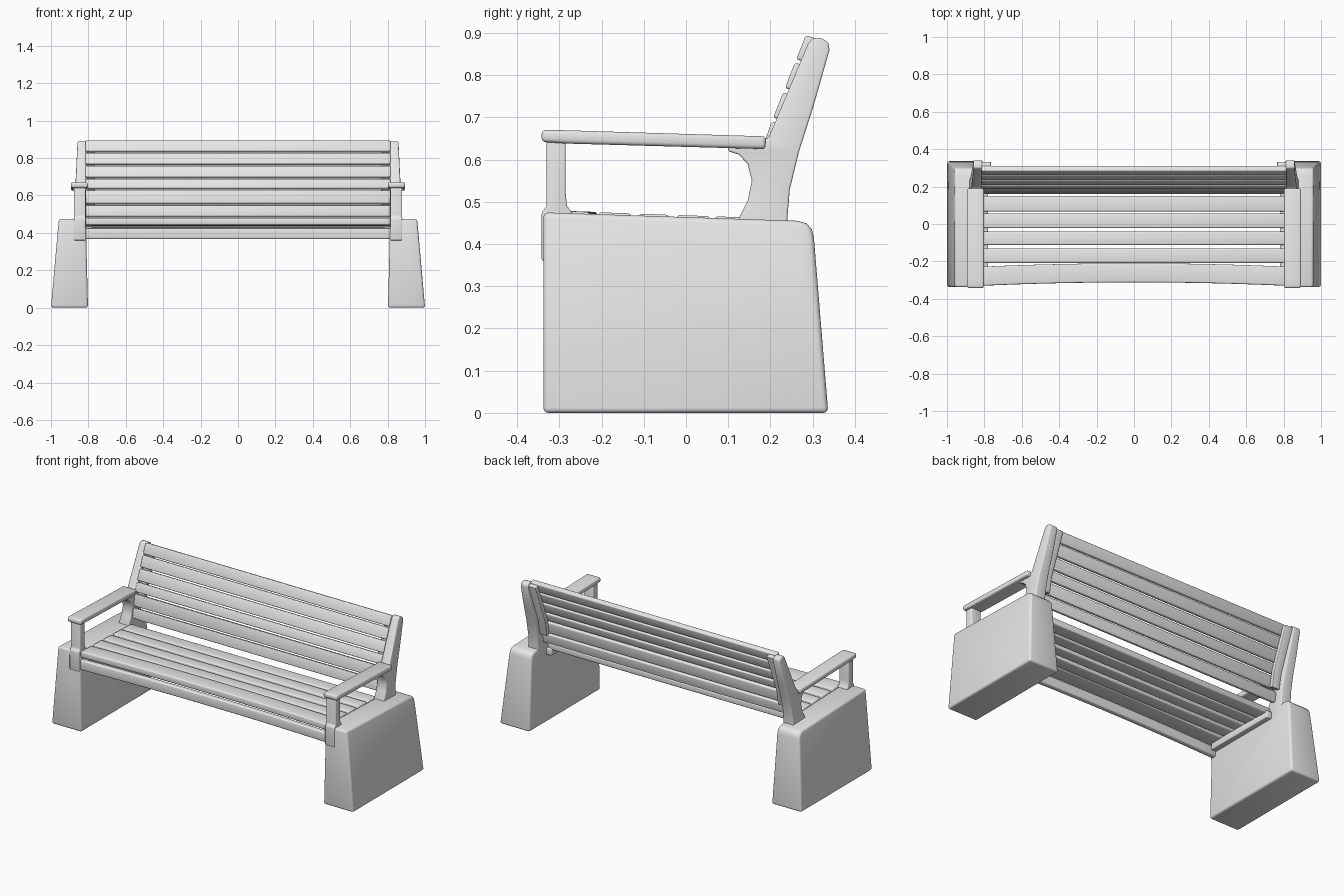
import bpy, bmesh
from math import radians

if "Cube" in bpy.data.objects:
    bpy.data.objects.remove(bpy.data.objects["Cube"], do_unlink=True)

grey = bpy.data.materials.new("plain grey")
grey.use_nodes = True
grey.diffuse_color = (0.8, 0.8, 0.8, 1)
grey.node_tree.nodes["Principled BSDF"].inputs["Base Color"].default_value = (0.8, 0.8, 0.8, 1)


def prism(name, profile, x0, x1, bevel=0.006, steps=1, warp=None, mirror=False):
    """Extrude a (y, z) profile along x, optionally warped and mirrored."""
    bm = bmesh.new()
    rings = []
    for i in range(steps + 1):
        x = x0 + (x1 - x0) * i / steps
        pts = [(x, y, z) for y, z in profile]
        rings.append([bm.verts.new(warp(*p) if warp else p) for p in pts])
    n = len(profile)
    for a, b in zip(rings, rings[1:]):
        for k in range(n):
            bm.faces.new((a[k], a[(k + 1) % n], b[(k + 1) % n], b[k]))
    bm.faces.new(rings[0][::-1])
    bm.faces.new(rings[-1])
    bmesh.ops.recalc_face_normals(bm, faces=bm.faces)
    mesh = bpy.data.meshes.new(name)
    bm.to_mesh(mesh)
    bm.free()
    mesh.materials.append(grey)
    ob = bpy.data.objects.new(name, mesh)
    bpy.context.collection.objects.link(ob)
    bpy.ops.object.select_all(action="DESELECT")
    bpy.context.view_layer.objects.active = ob
    ob.select_set(True)
    mod = ob.modifiers.new("soft edges", "BEVEL")
    mod.width = bevel
    mod.segments = 3
    mod.limit_method = "ANGLE"
    mod.angle_limit = radians(35)
    bpy.ops.object.modifier_apply(modifier=mod.name)
    if mirror:
        mod = ob.modifiers.new("other side", "MIRROR")
        mod.use_mirror_merge = False
        bpy.ops.object.modifier_apply(modifier=mod.name)
    bpy.ops.object.shade_smooth_by_angle(angle=radians(40))
    return ob


def box(y0, y1, z0, z1):
    return [(y0, z0), (y1, z0), (y1, z1), (y0, z1)]


# Tapered end blocks, rounded at the upper back corner
def block_taper(x, y, z):
    t = z / 0.475
    return (x - 0.042 * t if x > 0.9 else x + 0.012 * t, y, z)


prism("end_block",
      [(-0.338, 0), (0.337, 0), (0.303, 0.415), (0.298, 0.435), (0.286, 0.449),
       (0.265, 0.455), (-0.338, 0.475)],
      0.802, 1.0, 0.012, warp=block_taper, mirror=True)

# Front arm posts, flared at the seat
prism("front_post",
      [(-0.342, 0.36), (-0.27, 0.36), (-0.27, 0.475), (-0.282, 0.49),
       (-0.285, 0.52), (-0.285, 0.65), (-0.33, 0.65), (-0.33, 0.49), (-0.342, 0.475)],
      0.815, 0.878, 0.005, mirror=True)


# Back posts with the curved bracket below the arm, leaning inward at the top
def post_lean(x, y, z):
    return (x + 0.05 * max(0, 0.88 - z) * (x > 0.84), y, z)


prism("back_post",
      [(0.125, 0.37), (0.24, 0.36), (0.24, 0.46), (0.246, 0.53), (0.268, 0.62),
       (0.30, 0.72), (0.34, 0.86), (0.337, 0.878), (0.32, 0.888), (0.30, 0.888),
       (0.288, 0.872), (0.195, 0.65), (0.10, 0.64), (0.10, 0.62), (0.125, 0.612),
       (0.146, 0.59), (0.156, 0.55), (0.147, 0.505), (0.125, 0.46)],
      0.812, 0.858, 0.005, warp=post_lean, mirror=True)

# Arm rests
prism("arm_rest",
      [(-0.342, 0.642), (-0.28, 0.638), (0.188, 0.625), (0.19, 0.655), (-0.30, 0.67), (-0.342, 0.67)],
      0.803, 0.893, 0.009, mirror=True)


# Back slats follow a line that is steeper near the seat
def back_front(z):
    if z > 0.65:
        return 0.187 + (z - 0.65) * 0.395
    return 0.16 + (z - 0.49) * 0.17


def back_board(z0, z1, near, far):
    a, b = back_front(z0), back_front(z1)
    return [(a + near, z0 - near * 0.35), (a + far, z0 - far * 0.35),
            (b + far, z1 - far * 0.35), (b + near, z1 - near * 0.35)]


for i, (low, high) in enumerate([(0.49, 0.55), (0.56, 0.628), (0.64, 0.69),
                                 (0.70, 0.76), (0.77, 0.83), (0.838, 0.895)]):
    prism(f"back_slat_{i + 1}", back_board(low, high, 0, 0.029), -0.815, 0.815)

# Battens behind the back slats, beside the posts
low, mid, high = (back_board(a, b, 0.027, 0.052) for a, b in [(0.56, 0.65), (0.65, 0.7), (0.7, 0.89)])
prism("back_batten", [low[0], low[1], mid[1], high[2], high[3], mid[0]], 0.765, 0.814, 0.004, mirror=True)


# Seat slats; the front ones bow inward slightly
def bow(x, y, z):
    return (x, y + 0.018 * (1 - (x / 0.81) ** 2), z)


for i, (front, back) in enumerate([(-0.33, -0.228), (-0.208, -0.13), (-0.112, -0.04),
                                   (-0.022, 0.057), (0.067, 0.15)]):
    top_f, top_b = 0.468 - front * 0.035, 0.468 - back * 0.035
    prism(f"seat_slat_{i + 1}",
          [(front, top_f - 0.038), (back, top_b - 0.038), (back, top_b), (front, top_f)],
          -0.815, 0.815, 0.008, steps=16 if i == 0 else 1, warp=bow if i == 0 else None)

prism("front_rail", box(-0.33, -0.298, 0.367, 0.425), -0.82, 0.82, 0.008, steps=16, warp=bow)

# Seat supports beside the end blocks
prism("seat_support", box(-0.30, 0.16, 0.395, 0.436), 0.78, 0.82, 0.006, mirror=True)
